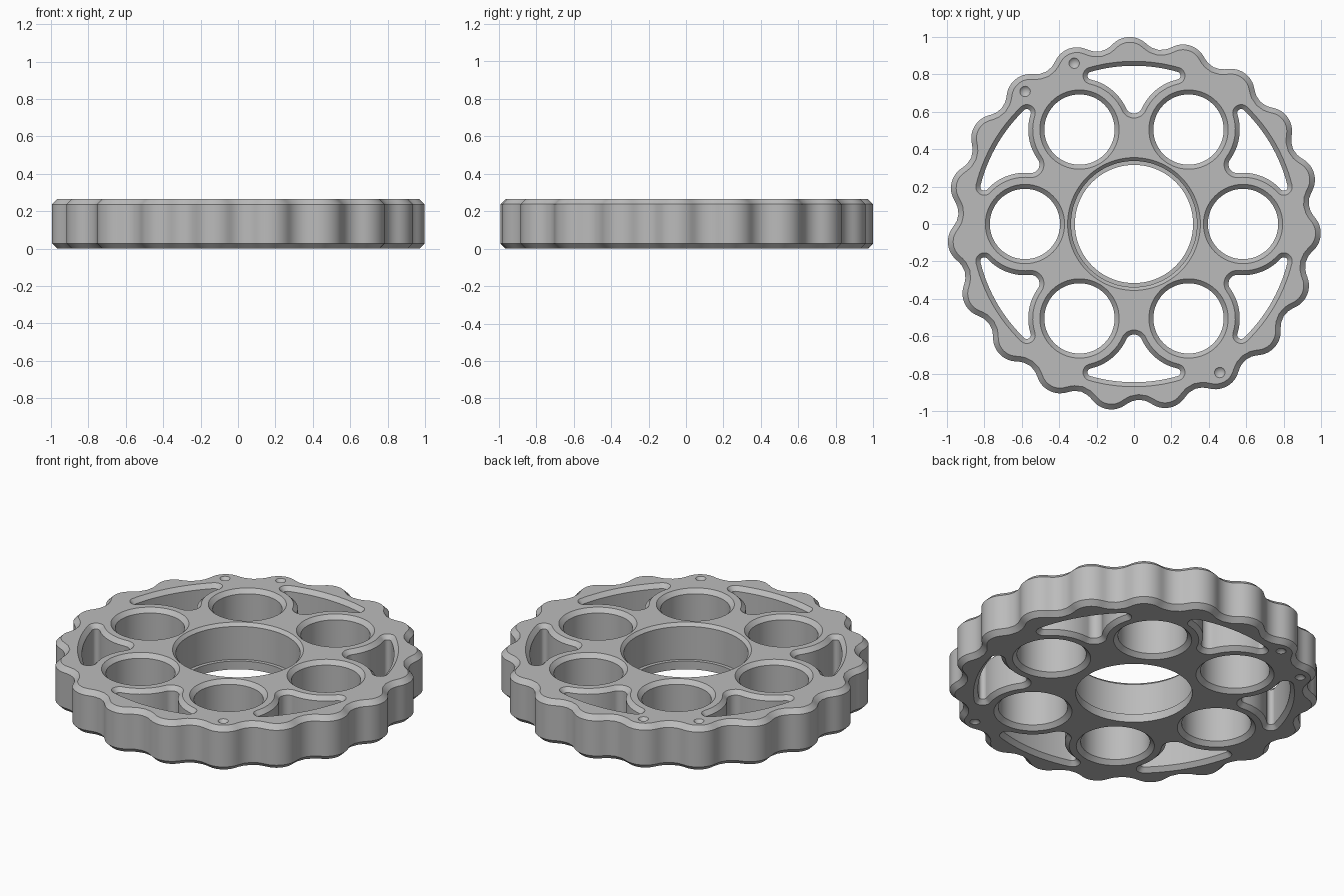
import bpy, bmesh
from math import pi, sin, cos, atan2, acos, hypot, radians
from mathutils import Vector, Matrix

cube = bpy.data.objects.get("Cube")
if cube:
    bpy.data.objects.remove(cube, do_unlink=True)

HEIGHT = 0.265
EDGE = 0.028          # chamfer on the lobed rim
HOLE_EDGE = 0.024     # chamfer on the holes
LOBES = 19
HOLE_PITCH, HOLE_R = 0.583, 0.188


def arc(centre, r, a0, a1, n):
    """Points on an arc, leaving out the last one."""
    return [Vector((centre[0] + r * cos(a0 + (a1 - a0) * i / n),
                    centre[1] + r * sin(a0 + (a1 - a0) * i / n))) for i in range(n)]


def circle(centre, r, n=64):
    return arc(centre, r, 0, 2 * pi, n)


def direction(a, b):
    return atan2(b[1] - a[1], b[0] - a[0])


def lobed_rim(inset):
    """Cycloidal outline: a trochoid offset inward by the roller radius."""
    ecc, roller = 0.03, 0.08
    pitch, pins = 1 + roller - ecc, LOBES + 1
    turn = Matrix.Rotation(radians(91.5) - pi / LOBES, 2)
    points = []
    for i in range(LOBES * 20):
        t = 2 * pi * i / (LOBES * 20)
        a, b = Vector((cos(t), sin(t))), Vector((cos(pins * t), sin(pins * t)))
        normal = (pitch * a - pins * ecc * b).normalized()
        points.append(turn @ (pitch * a - ecc * b - (roller + inset) * normal))
    return points


def slot(inset, angle):
    """Rounded window between two holes, built from tangent arcs."""
    wall, neck_r, cap_r, outer = 0.25, 0.07, 0.045, 0.87
    hole = (HOLE_PITCH * cos(pi / 3), HOLE_PITCH * sin(pi / 3))
    neck = (0, hole[1] + ((wall + neck_r) ** 2 - hole[0] ** 2) ** 0.5)
    reach = outer - cap_r
    swing = acos((HOLE_PITCH ** 2 + reach ** 2 - (wall + cap_r) ** 2)
                 / (2 * HOLE_PITCH * reach))
    polar = pi / 3 + swing
    cap = (reach * cos(polar), reach * sin(polar))
    half = arc(neck, neck_r - inset, -pi / 2, direction(neck, hole), 8)
    half += arc(hole, wall + inset, direction(hole, neck), direction(hole, cap), 10)
    half += arc(cap, cap_r - inset, direction(cap, hole), polar, 14)
    half += arc((0, 0), outer - inset, polar, pi / 2, 8)
    mirrored = [Vector((-p.x, p.y)) for p in reversed(half[1:])]
    turn = Matrix.Rotation(angle - pi / 2, 2)
    return [turn @ p for p in half + [Vector((0, outer - inset))] + mirrored]


bm = bmesh.new()
bottom_edges, top_edges = [], []


def add_ring(points, z):
    verts = [bm.verts.new((p.x, p.y, z)) for p in points]
    edges = [bm.edges.new((v, verts[i - 1])) for i, v in enumerate(verts)]
    return verts, edges


def add_wall(sections):
    """Skin a wall through outlines listed from bottom to top."""
    rings = [add_ring(points, z) for points, z in sections]
    for (low, _), (high, _) in zip(rings, rings[1:]):
        for i in range(len(low)):
            bm.faces.new((low[i - 1], low[i], high[i], high[i - 1]))
    bottom_edges.extend(rings[0][1])
    top_edges.extend(rings[-1][1])


def chamfered(outline, c):
    add_wall([(outline(0), 0), (outline(c), c),
              (outline(c), HEIGHT - c), (outline(0), HEIGHT)])


# Lobed outer rim
add_wall([(lobed_rim(EDGE), 0), (lobed_rim(0), EDGE),
          (lobed_rim(0), HEIGHT - EDGE), (lobed_rim(EDGE), HEIGHT)])

# Central bore with a retaining lip at the bottom
add_wall([(circle((0, 0), r, 96), z) for r, z in
          ((0.316, 0), (0.316, 0.05), (0.337, 0.05),
           (0.337, HEIGHT - 0.018), (0.355, HEIGHT))])

# Six round holes and six windows
for k in range(6):
    a = k * pi / 3
    centre = (HOLE_PITCH * cos(a), HOLE_PITCH * sin(a))
    chamfered(lambda inset: circle(centre, HOLE_R + HOLE_EDGE - inset), HOLE_EDGE)
    chamfered(lambda inset: slot(inset, a + pi / 6), HOLE_EDGE)

# Small conical timing dimples on both faces
for degrees in (110.4, 129.4, -60):
    a = radians(degrees)
    x, y = 0.917 * cos(a), 0.917 * sin(a)
    for z, depth, store in ((0, 0.027, bottom_edges), (HEIGHT, -0.027, top_edges)):
        verts, edges = add_ring(circle((x, y), 0.028, 20), z)
        tip = bm.verts.new((x, y, z + depth))
        for i, v in enumerate(verts):
            bm.faces.new((verts[i - 1], v, tip))
        store.extend(edges)

# Flat faces
for edges, z in ((bottom_edges, -1), (top_edges, 1)):
    bmesh.ops.triangle_fill(bm, edges=edges, use_beauty=True, normal=(0, 0, z))
bmesh.ops.recalc_face_normals(bm, faces=bm.faces)

mesh = bpy.data.meshes.new("cycloidal_disc")
bm.to_mesh(mesh)
bm.free()
disc = bpy.data.objects.new("cycloidal_disc", mesh)
bpy.context.collection.objects.link(disc)

# Plain grey metal
grey = bpy.data.materials.new("plain_grey")
grey.use_nodes = True
colour = (0.5, 0.5, 0.5, 1)
grey.diffuse_color = colour
grey.node_tree.nodes["Principled BSDF"].inputs["Base Color"].default_value = colour
mesh.materials.append(grey)

bpy.ops.object.select_all(action='DESELECT')
disc.select_set(True)
bpy.context.view_layer.objects.active = disc
bpy.ops.object.shade_smooth_by_angle(angle=radians(30))
